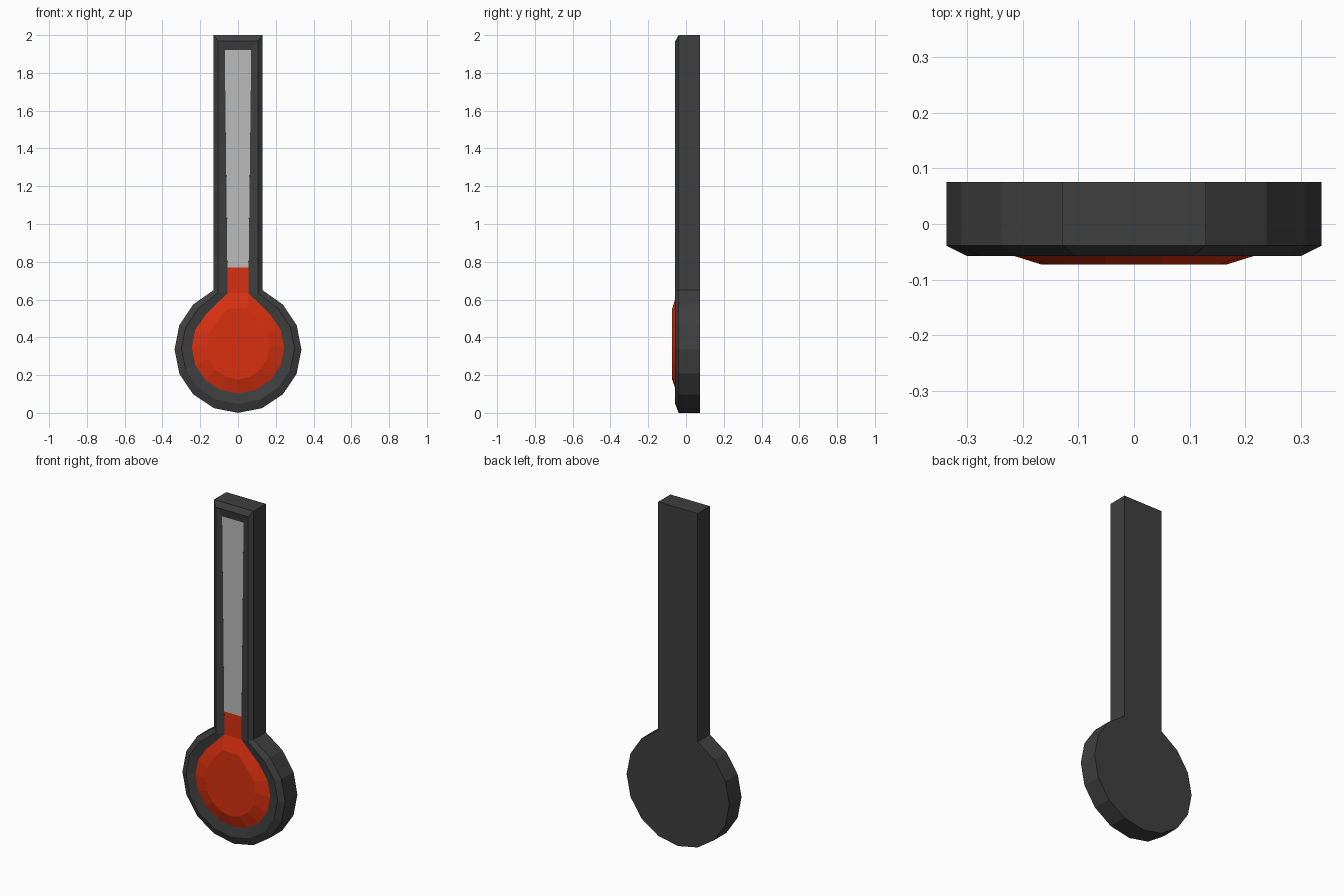
import bpy
from math import sin, cos, radians

if "Cube" in bpy.data.objects:
    bpy.data.objects.remove(bpy.data.objects["Cube"])


def material(name, rgb):
    m = bpy.data.materials.new(name)
    m.diffuse_color = (*rgb, 1)
    m.use_nodes = True
    m.node_tree.nodes["Principled BSDF"].inputs["Base Color"].default_value = m.diffuse_color
    return m


def outline(y, rx, rz, cz, neck, top=None):
    """Sixteen-sided bulb, opened at the neck, with an optional stem on top."""
    pts = []
    for i in range(15):
        a = radians(112.5 + 22.5 * i)
        pts.append((rx * cos(a), y, cz + rz * sin(a)))
    pts[0] = (-neck[0], y, neck[1])
    pts[-1] = (neck[0], y, neck[1])
    if top:
        pts += [(top[0], y, top[1]), (-top[0], y, top[1])]
    return pts


def loft(name, loops, mat, back_cap=False, front_cap=False, extra=()):
    """Bridge matching outlines from back/outside to front/inside."""
    n = len(loops[0])
    verts = [p for loop in loops for p in loop]
    faces = [(k * n + i, k * n + (i + 1) % n,
              (k + 1) * n + (i + 1) % n, (k + 1) * n + i)
             for k in range(len(loops) - 1) for i in range(n)]
    if back_cap:
        faces.append(tuple(reversed(range(n))))
    if front_cap:
        faces.append(tuple(range((len(loops) - 1) * n, len(loops) * n)))
    # extra points continue the neck upward as one flat quad
    if extra:
        s = len(verts)
        verts += extra
        faces.append((0, n - 1, s, s + 1))
    mesh = bpy.data.meshes.new(name)
    mesh.from_pydata(verts, [], faces)
    mesh.materials.append(mat)
    ob = bpy.data.objects.new(name, mesh)
    bpy.context.collection.objects.link(ob)
    return ob


dark = material("dark_frame", (0.05, 0.05, 0.05))
red = material("red_fluid", (0.7, 0.03, 0.005))
pale = material("pale_tube", (0.5, 0.5, 0.5))

FACE_Y = -0.048      # depth of the tube and fluid edge
CZ = 0.342           # bulb centre height
LEVEL = 0.77         # fluid level

# Frame: back, side edge, bevelled rim, inward slope
loft("frame", [
    outline(0.075, 0.336, 0.336, 0.336, (0.129, 0.65), (0.129, 2.0)),
    outline(-0.039, 0.336, 0.336, 0.336, (0.129, 0.65), (0.129, 2.0)),
    outline(-0.057, 0.30, 0.295, CZ, (0.105, 0.637), (0.105, 1.968)),
    outline(FACE_Y, 0.245, 0.243, CZ + 0.004, (0.055, 0.635), (0.07, 1.92)),
], dark, back_cap=True)

# Red bulb with raised front and the short fluid column
loft("fluid", [
    outline(FACE_Y, 0.245, 0.243, CZ + 0.004, (0.055, 0.635)),
    outline(-0.073, 0.165, 0.178, CZ + 0.012, (0.05, 0.552)),
], red, front_cap=True,
    extra=[(0.0565, FACE_Y, LEVEL), (-0.0565, FACE_Y, LEVEL)])

# Empty part of the tube, widening slightly to the top
mesh = bpy.data.meshes.new("tube")
mesh.from_pydata([(-0.0565, FACE_Y, LEVEL), (0.0565, FACE_Y, LEVEL),
                  (0.07, FACE_Y, 1.92), (-0.07, FACE_Y, 1.92)], [], [(0, 1, 2, 3)])
mesh.materials.append(pale)
bpy.context.collection.objects.link(bpy.data.objects.new("tube", mesh))
